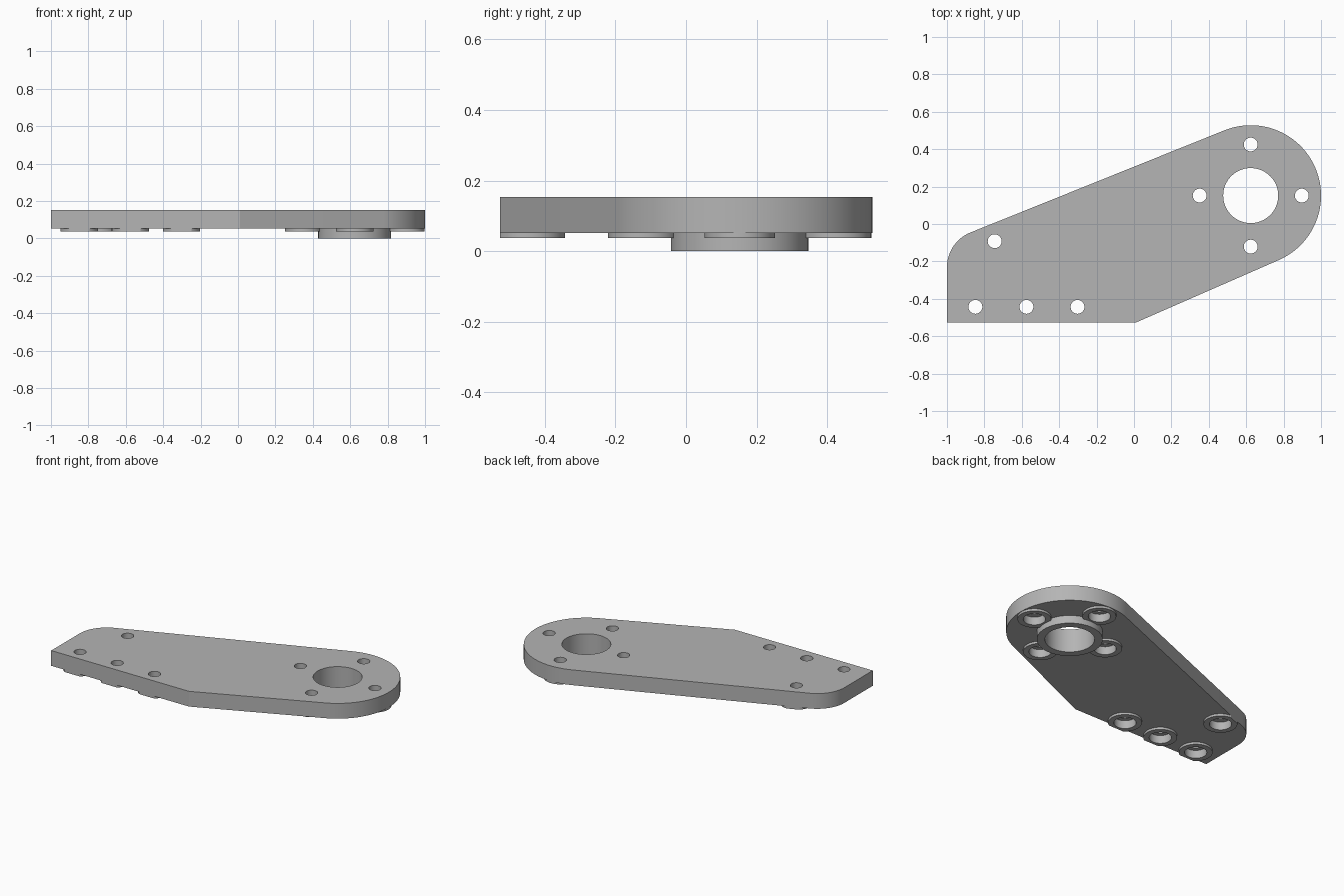
import bpy
import bmesh
from math import sin, cos, pi, atan, radians

old = bpy.data.objects.get("Cube")
if old:
    bpy.data.objects.remove(old, do_unlink=True)

# Main dimensions
BOTTOM, TOP, PAD_Z, FLOOR_Z = 0.052, 0.153, 0.037, 0.09
EYE_X, EYE_Y, EYE_R = 0.624, 0.152, 0.376
FRONT_Y = -0.527
PITCH = 0.273

grey = bpy.data.materials.new("plain grey")
grey.use_nodes = True
grey.diffuse_color = (0.46, 0.46, 0.46, 1)
grey.node_tree.nodes["Principled BSDF"].inputs["Base Color"].default_value = grey.diffuse_color


def arc(cx, cy, r, start, end, steps):
    angles = [start + (end - start) * i / steps for i in range(steps + 1)]
    return [(cx + r * cos(a), cy + r * sin(a)) for a in angles]


def prisms(name, outlines, z0, z1):
    """One object holding an upright prism for each outline."""
    bm = bmesh.new()
    for points in outlines:
        face = bm.faces.new([bm.verts.new((x, y, z0)) for x, y in points])
        result = bmesh.ops.extrude_face_region(bm, geom=[face], use_keep_orig=True)
        top = [v for v in result["geom"] if isinstance(v, bmesh.types.BMVert)]
        bmesh.ops.translate(bm, verts=top, vec=(0, 0, z1 - z0))
    bmesh.ops.recalc_face_normals(bm, faces=bm.faces)
    mesh = bpy.data.meshes.new(name)
    bm.to_mesh(mesh)
    bm.free()
    mesh.materials.append(grey)
    ob = bpy.data.objects.new(name, mesh)
    bpy.context.collection.objects.link(ob)
    return ob


def discs(name, centres, r, z0, z1, sides=48):
    rings = [arc(x, y, r, 0, 2 * pi, sides)[:-1] for x, y in centres]
    return prisms(name, rings, z0, z1)


def cut(ob, cutter, operation="DIFFERENCE"):
    mod = ob.modifiers.new("cut", "BOOLEAN")
    mod.operation, mod.solver, mod.object = operation, "EXACT", cutter
    bpy.context.view_layer.objects.active = ob
    bpy.ops.object.modifier_apply(modifier=mod.name)
    bpy.data.objects.remove(cutter, do_unlink=True)


# Plate outline: big rounded eye, rounded rear corner, straight foot
upper, lower = atan(0.404), atan(0.441)
outline = arc(EYE_X, EYE_Y, EYE_R, lower - pi / 2, upper + pi / 2, 72)
outline += arc(-0.8, -0.231, 0.2, upper + pi / 2, pi, 20)
outline += [(-1, FRONT_Y), (0.01, FRONT_Y)]

# Bolt positions: four around the eye, three along the foot, one at the rear
bolts = [(EYE_X + PITCH * cos(i * pi / 2), EYE_Y + PITCH * sin(i * pi / 2)) for i in range(4)]
bolts += [(-0.848 + i * PITCH, -0.443) for i in range(3)]
bolts += [(-0.745, -0.092)]
eye = [(EYE_X, EYE_Y)]

# Plate with through holes and counterbores from below
plate = prisms("plate", [outline], BOTTOM, TOP)
cut(plate, discs("eye_cutter", eye, 0.147, -0.1, 0.3, 96))
cut(plate, discs("bolt_cutter", bolts, 0.037, -0.1, 0.3))
cut(plate, discs("counterbore_cutter", bolts, 0.066, -0.1, FLOOR_Z))

# Raised pads around the bolts, trimmed to the plate edge
pads = discs("bolt_pads", bolts, 0.1, PAD_Z, BOTTOM)
cut(pads, prisms("edge_cutter", [outline], -0.1, 0.3), "INTERSECT")
cut(pads, discs("pad_bore_cutter", bolts, 0.066, -0.1, 0.3))

# Collar under the eye
collar = discs("eye_collar", eye, 0.195, 0, BOTTOM, 96)
cut(collar, discs("collar_cutter", eye, 0.147, -0.1, 0.3, 96))

# Smooth round walls, sharp rims
bpy.ops.object.select_all(action="DESELECT")
for ob in (plate, pads, collar):
    ob.select_set(True)
bpy.context.view_layer.objects.active = plate
bpy.ops.object.shade_smooth_by_angle(angle=radians(20))
